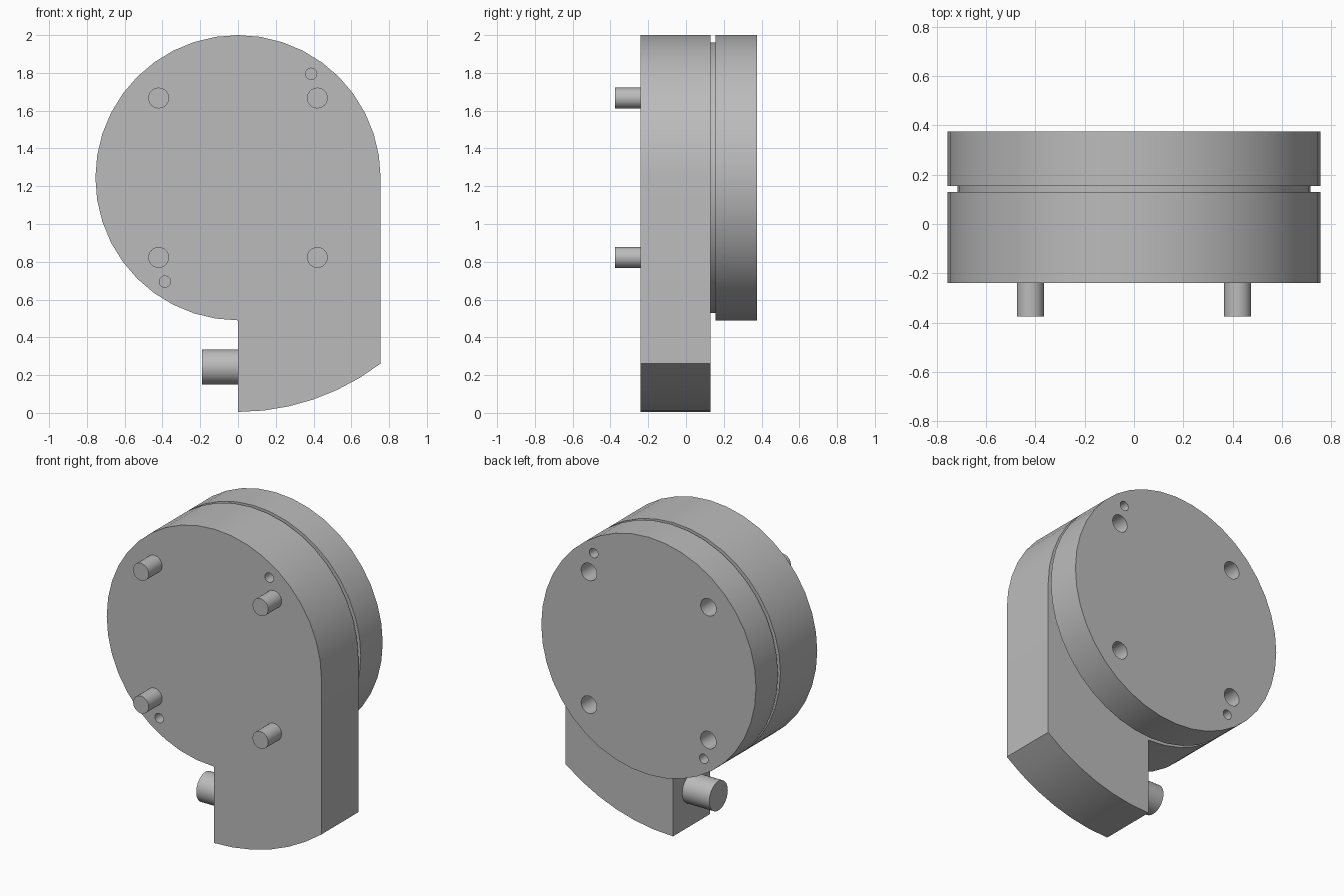
import bpy, bmesh, math
from mathutils import Vector

cube = bpy.data.objects.get("Cube")
if cube:
    bpy.data.objects.remove(cube)

grey = bpy.data.materials.new("plain_grey")
grey.use_nodes = True
colour = (0.5, 0.5, 0.5, 1)
grey.diffuse_color = colour
grey.node_tree.nodes["Principled BSDF"].inputs["Base Color"].default_value = colour

CENTRE_Z, RADIUS, FOOT_RADIUS = 1.245, 0.755, 1.24
FRONT, BODY_BACK, CAP_FRONT, BACK = -0.24, 0.13, 0.155, 0.375


def arc(radius, start, end, steps):
    """Points on an arc about the housing axis, in degrees."""
    angles = [math.radians(start + (end - start) * i / steps) for i in range(steps + 1)]
    return [(radius * math.cos(a), CENTRE_Z + radius * math.sin(a)) for a in angles]


def prism(name, outline, y0, y1):
    """Extrude an x-z outline from y0 to y1."""
    bm = bmesh.new()
    face = bm.faces.new([bm.verts.new((x, y0, z)) for x, z in outline])
    out = bmesh.ops.extrude_face_region(bm, geom=[face])
    moved = [v for v in out["geom"] if isinstance(v, bmesh.types.BMVert)]
    bmesh.ops.translate(bm, verts=moved, vec=(0, y1 - y0, 0))
    bmesh.ops.recalc_face_normals(bm, faces=bm.faces)
    mesh = bpy.data.meshes.new(name)
    bm.to_mesh(mesh)
    bm.free()
    obj = bpy.data.objects.new(name, mesh)
    bpy.context.collection.objects.link(obj)
    mesh.materials.append(grey)
    return obj


def rod(name, start, end, radius, sides=24):
    """Cylinder between two points."""
    a, b = Vector(start), Vector(end)
    bpy.ops.mesh.primitive_cylinder_add(
        vertices=sides, radius=radius, depth=(b - a).length, location=(a + b) / 2,
        rotation=(b - a).to_track_quat("Z", "Y").to_euler())
    obj = bpy.context.object
    obj.name = name
    obj.data.materials.append(grey)
    return obj


def activate(obj):
    bpy.ops.object.select_all(action="DESELECT")
    obj.select_set(True)
    bpy.context.view_layer.objects.active = obj


def drill(obj, spots, y0, y1):
    """Cut round holes (x, z, radius) into a part."""
    for x, z, r in spots:
        cutter = rod("hole_cutter", (x, y0, z), (x, y1, z), r)
        cutter.hide_render = True
        mod = obj.modifiers.new("hole", "BOOLEAN")
        mod.operation, mod.solver, mod.object = "DIFFERENCE", "EXACT", cutter
        activate(obj)
        bpy.ops.object.modifier_apply(modifier=mod.name)
        bpy.data.objects.remove(cutter)


# Hole and peg positions
bolts = [(sx * 0.42, CENTRE_Z + sz * 0.422, 0.055) for sx in (-1, 1) for sz in (-1, 1)]
pins = [(s * 0.387, CENTRE_Z + s * 0.55, 0.03) for s in (-1, 1)]

# Front housing: round body with a straight outlet and curved foot
foot_end = 270 + math.degrees(math.asin(RADIUS / FOOT_RADIUS))
body = prism("housing", arc(RADIUS, 0, 270, 30) + arc(FOOT_RADIUS, 270, foot_end, 6),
             FRONT, BODY_BACK)
drill(body, pins, FRONT - 0.1, FRONT + 0.14)

# Recessed groove ring and back cap
neck = prism("groove_ring", arc(0.715, 0, 351, 39), BODY_BACK - 0.01, CAP_FRONT + 0.01)
cap = prism("back_cap", arc(RADIUS, 0, 351, 39), CAP_FRONT, BACK)
drill(cap, bolts + pins, BACK - 0.14, BACK + 0.1)

# Front pegs
parts = [body, neck, cap]
for i, (x, z, r) in enumerate(bolts):
    parts.append(rod(f"peg_{i + 1}", (x, -0.375, z), (x, FRONT + 0.01, z), r))

# Side stub
parts.append(rod("side_stub", (-0.19, -0.055, 0.243), (0.01, -0.055, 0.243), 0.093, 32))

for part in parts:
    activate(part)
    bpy.ops.object.shade_smooth_by_angle(angle=math.radians(30))
